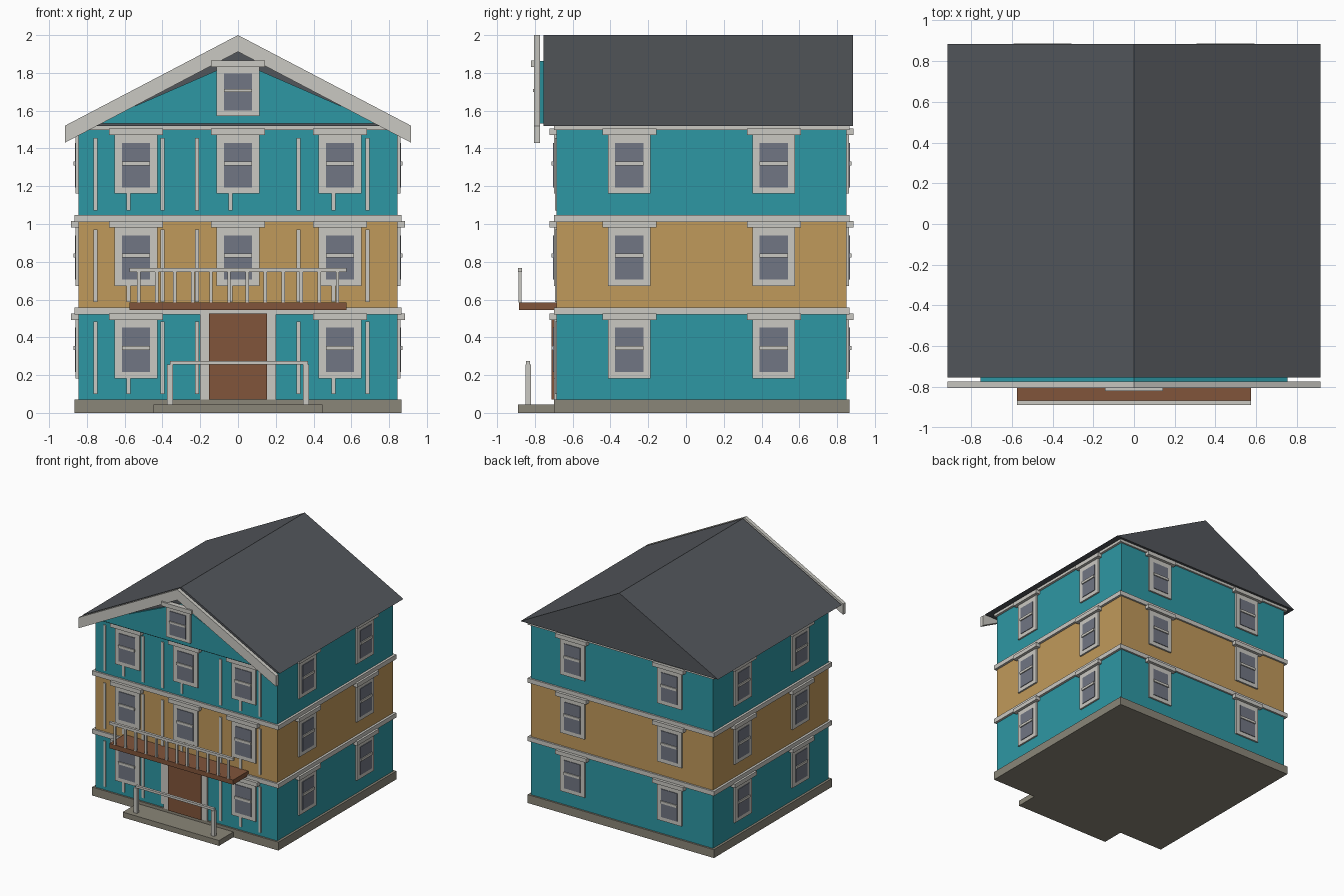
import bpy
import bmesh
from math import pi
from mathutils import Matrix, Vector

if "Cube" in bpy.data.objects:
    bpy.data.objects.remove(bpy.data.objects["Cube"])


def mat(name, rgb):
    m = bpy.data.materials.new(name)
    m.diffuse_color = (*rgb, 1)
    m.use_nodes = True
    m.node_tree.nodes["Principled BSDF"].inputs["Base Color"].default_value = m.diffuse_color
    return m


TEAL = mat("teal siding", (0.027, 0.31, 0.37))
OCHRE = mat("ochre siding", (0.53, 0.32, 0.104))
TRIM = mat("pale trim", (0.59, 0.58, 0.54))
GLASS = mat("grey glass", (0.165, 0.181, 0.227))
WOOD = mat("brown wood", (0.22, 0.09, 0.043))
STONE = mat("grey stone", (0.255, 0.238, 0.188))
ROOF = mat("dark roofing", (0.086, 0.093, 0.104))


def finish(name, bm, material):
    bmesh.ops.recalc_face_normals(bm, faces=bm.faces)
    me = bpy.data.meshes.new(name)
    bm.to_mesh(me)
    bm.free()
    me.materials.append(material)
    ob = bpy.data.objects.new(name, me)
    bpy.context.collection.objects.link(ob)
    return ob


def boxes(name, material, spans, place=Matrix()):
    """One object of boxes, each given as (x0, x1, y0, y1, z0, z1)."""
    bm = bmesh.new()
    for x0, x1, y0, y1, z0, z1 in spans:
        size = Matrix.Diagonal((x1 - x0, y1 - y0, z1 - z0, 1))
        mid = Matrix.Translation(((x0 + x1) / 2, (y0 + y1) / 2, (z0 + z1) / 2))
        bmesh.ops.create_cube(bm, size=1, matrix=place @ mid @ size)
    return finish(name, bm, material)


def prism(name, material, outline, y0, y1):
    """Extrude an (x, z) outline along y."""
    bm = bmesh.new()
    face = bm.faces.new([bm.verts.new((x, y0, z)) for x, z in outline])
    out = bmesh.ops.extrude_face_region(bm, geom=[face])["geom"]
    bmesh.ops.translate(bm, vec=(0, y1 - y0, 0),
                        verts=[v for v in out if isinstance(v, bmesh.types.BMVert)])
    return finish(name, bm, material)


def window(name, pos, turn=0, height=0.31):
    """Framed window; pos is the bottom centre on the wall, facing -y before the turn."""
    p = Matrix.Translation(Vector(pos)) @ Matrix.Rotation(turn, 4, 'Z')
    k = height / 0.31
    boxes(name + "_frame", TRIM, [(-0.113, 0.113, -0.014, 0.005, 0, height)], p)
    boxes(name + "_glass", GLASS, [(-0.075, 0.075, -0.019, 0, 0.033 * k, 0.268 * k)], p)
    boxes(name + "_bar", TRIM, [(-0.075, 0.075, -0.027, 0, 0.15 * k, 0.171 * k)], p)
    boxes(name + "_hood", TRIM, [(-0.143, 0.143, -0.038, 0.005, height, height + 0.034)], p)


# Body: foundation, three storeys, trim bands
WX, YF, YB = 0.845, -0.685, 0.85
boxes("foundation", STONE, [(-0.865, 0.865, -0.70, 0.865, 0, 0.07)])
boxes("front_step", STONE, [(-0.447, 0.447, -0.89, -0.70, 0, 0.045)])
for i, (z0, z1, m) in enumerate([(0.07, 0.54, TEAL), (0.54, 1.03, OCHRE), (1.03, 1.52, TEAL)]):
    boxes(f"storey_{i + 1}", m, [(-WX, WX, YF, YB, z0, z1)])
for i, (z0, z1) in enumerate([(0.52, 0.558), (1.01, 1.048), (1.497, 1.519)]):
    boxes(f"trim_band_{i + 1}", TRIM, [(-0.865, 0.865, -0.70, 0.865, z0, z1)])

# Windows on every storey and side
for i in range(3):
    z = 0.183 + 0.489 * i
    for x in ((-0.54, 0.54) if i == 0 else (-0.54, 0, 0.54)):
        window(f"front_window_{i + 1}", (x, YF, z))
    for x in (-0.45, 0.45):
        window(f"back_window_{i + 1}", (x, YB, z), pi)
    for y in (-0.30, 0.465):
        window(f"right_window_{i + 1}", (WX, y, z), pi / 2)
        window(f"left_window_{i + 1}", (-WX, y, z), -pi / 2)

    # Thin vertical battens on the front wall
    xs = [-0.755, -0.58, -0.40, -0.217, 0.32, 0.505, 0.685] + ([-0.04] if i else [])
    zb = 0.10 + 0.486 * i
    boxes(f"front_battens_{i + 1}", TRIM,
          [(x - 0.011, x + 0.011, -0.693, YF + 0.005, zb, zb + 0.384) for x in xs])

# Door
boxes("door_frame", TRIM, [(-0.20, 0.20, -0.70, YF, 0.07, 0.525)])
boxes("door", WOOD, [(-0.153, 0.153, -0.712, YF, 0.07, 0.525)])

# Porch handrail
boxes("porch_posts", TRIM,
      [(s * 0.36 - 0.016, s * 0.36 + 0.016, -0.85, -0.82, 0.045, 0.255) for s in (-1, 1)])
boxes("porch_rail", TRIM, [(-0.36, 0.37, -0.847, -0.825, 0.256, 0.275)])

# Balcony
boxes("balcony_deck", WOOD, [(-0.575, 0.575, -0.885, YF, 0.545, 0.585)])
boxes("balcony_rail", TRIM, [(-0.575, 0.575, -0.89, -0.868, 0.745, 0.768)])
boxes("balcony_balusters", TRIM,
      [(x - 0.009, x + 0.009, -0.886, -0.87, 0.585, 0.745)
       for x in (-0.526 + 0.0957 * i for i in range(12))])

# Roof, front gable panel and bargeboard
prism("roof", ROOF, [(-0.917, 1.52), (0.917, 1.52), (0, 2)], -0.755, 0.885)
prism("gable_panel", TEAL, [(-0.755, 1.533), (0.755, 1.533), (0, 1.862)], -0.775, -0.754)
prism("bargeboard", TRIM, [(-0.917, 1.43), (0, 1.912), (0.917, 1.43),
                           (0.917, 1.52), (0, 2), (-0.917, 1.52)], -0.806, -0.774)
window("attic_window", (0, -0.782, 1.572), 0, 0.26)
